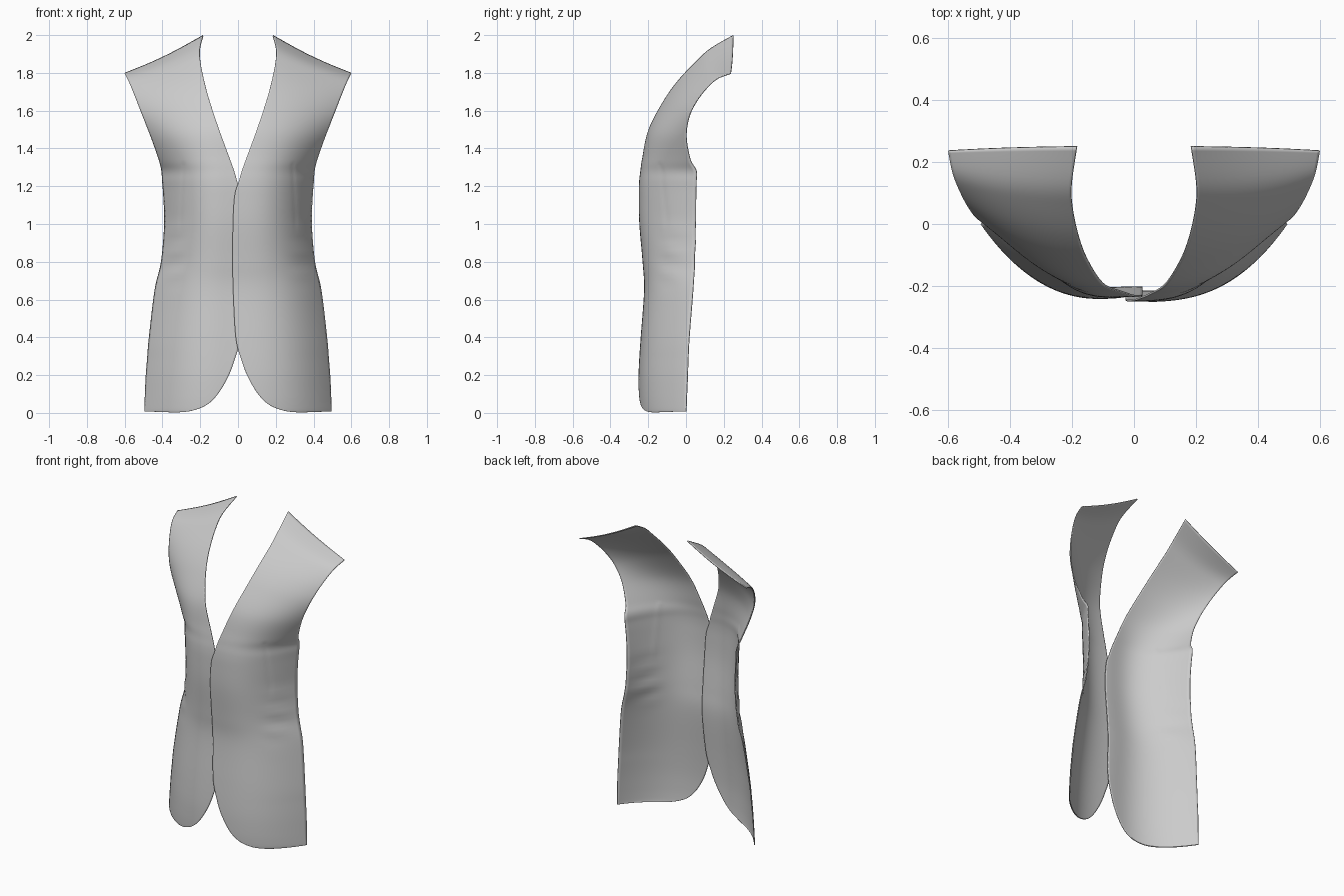
import bpy, bmesh, math

if "Cube" in bpy.data.objects:
    bpy.data.objects.remove(bpy.data.objects["Cube"])

# Rows from hem to shoulder: front edge (x, z, depth y), side edge (x, z, y)
ROWS = [
    (.33, .002, -.242, .496, .008, .000),
    (.25, .010, -.247, .496, .020, .000),
    (.17, .040, -.250, .495, .050, .001),
    (.11, .095, -.252, .493, .100, .003),
    (.055, .185, -.252, .489, .190, .007),
    (.018, .280, -.248, .482, .280, .010),
    (-.012, .400, -.240, .472, .400, .016),
    (-.026, .650, -.222, .442, .650, .036),
    (-.028, .800, -.230, .408, .800, .045),
    (-.027, 1.00, -.247, .391, 1.00, .050),
    (-.018, 1.15, -.250, .396, 1.15, .052),
    (.004, 1.225, -.248, .402, 1.225, .054),
    (.020, 1.28, -.242, .406, 1.28, .054),
    (.045, 1.35, -.232, .420, 1.34, .022),
    (.100, 1.50, -.201, .462, 1.46, .000),
    (.150, 1.65, -.125, .505, 1.57, .015),
    (.180, 1.76, -.047, .540, 1.66, .060),
    (.200, 1.86, .048, .570, 1.735, .120),
    (.203, 1.93, .127, .588, 1.775, .170),
    (.186, 2.00, .250, .601, 1.80, .236),
]
COLS, SUB = 44, 6


def spline(a, b, c, d, t):
    return tuple(.5 * (2*q + (r-p)*t + (2*p-5*q+4*r-s)*t*t + (3*q-p-3*r+s)*t**3)
                 for p, q, r, s in zip(a, b, c, d))


def dense_rows():
    n = len(ROWS)
    out = []
    for i in range(n - 1):
        ctrl = [ROWS[max(0, min(n - 1, i + k))] for k in (-1, 0, 1, 2)]
        out += [spline(*ctrl, j / SUB) for j in range(SUB)]
    return out + [ROWS[-1]]


def gauss(v, centre, width):
    return math.exp(-((v - centre) / width) ** 2)


def relief(x, z):
    # Soft waist creases and the stitched dart
    d = .006 * gauss(x, .34, .055) * gauss(z, .84, .15) * math.sin((z + .25 * x) * 52)
    if .98 < z < 1.32:
        d += .003 * gauss(x, .305 - .05 * (z - 1), .008)
    return d


def panel(name, side, overlap):
    bm = bmesh.new()
    grid = []
    rows = dense_rows()
    for r, (xi, zi, yc, xo, zo, yo) in enumerate(rows):
        sag = .012 * (r / (len(rows) - 1)) ** 8
        line = []
        for c in range(COLS + 1):
            t = c / COLS
            x = xi + (xo - xi) * t
            z = zi + (zo - zi) * t - sag * math.sin(math.pi * t)
            y = yo + (yc - yo) * (1 - (abs(x) / xo) ** 2.9)
            y += relief(x, z) + overlap * gauss(x, 0, .13) * (1 if z < 1.3 else gauss(z, 1.3, .2))
            line.append(bm.verts.new((side * x, y, z)))
        grid.append(line)
    for a, b in zip(grid, grid[1:]):
        for c in range(COLS):
            f = [a[c], a[c + 1], b[c + 1], b[c]]
            bm.faces.new(f if side > 0 else f[::-1])
    mesh = bpy.data.meshes.new(name)
    bm.to_mesh(mesh)
    bm.free()
    ob = bpy.data.objects.new(name, mesh)
    bpy.context.collection.objects.link(ob)
    # Cloth thickness, turned inward
    mod = ob.modifiers.new("thickness", 'SOLIDIFY')
    mod.thickness = .006
    mod.offset = -1
    bpy.ops.object.select_all(action='DESELECT')
    ob.select_set(True)
    bpy.context.view_layer.objects.active = ob
    bpy.ops.object.shade_smooth_by_angle(angle=math.radians(40))
    return ob


# Outer panel overlaps the inner one at the front opening
panel("vest_front_right_panel", 1, 0)
panel("vest_front_left_panel", -1, .014)
